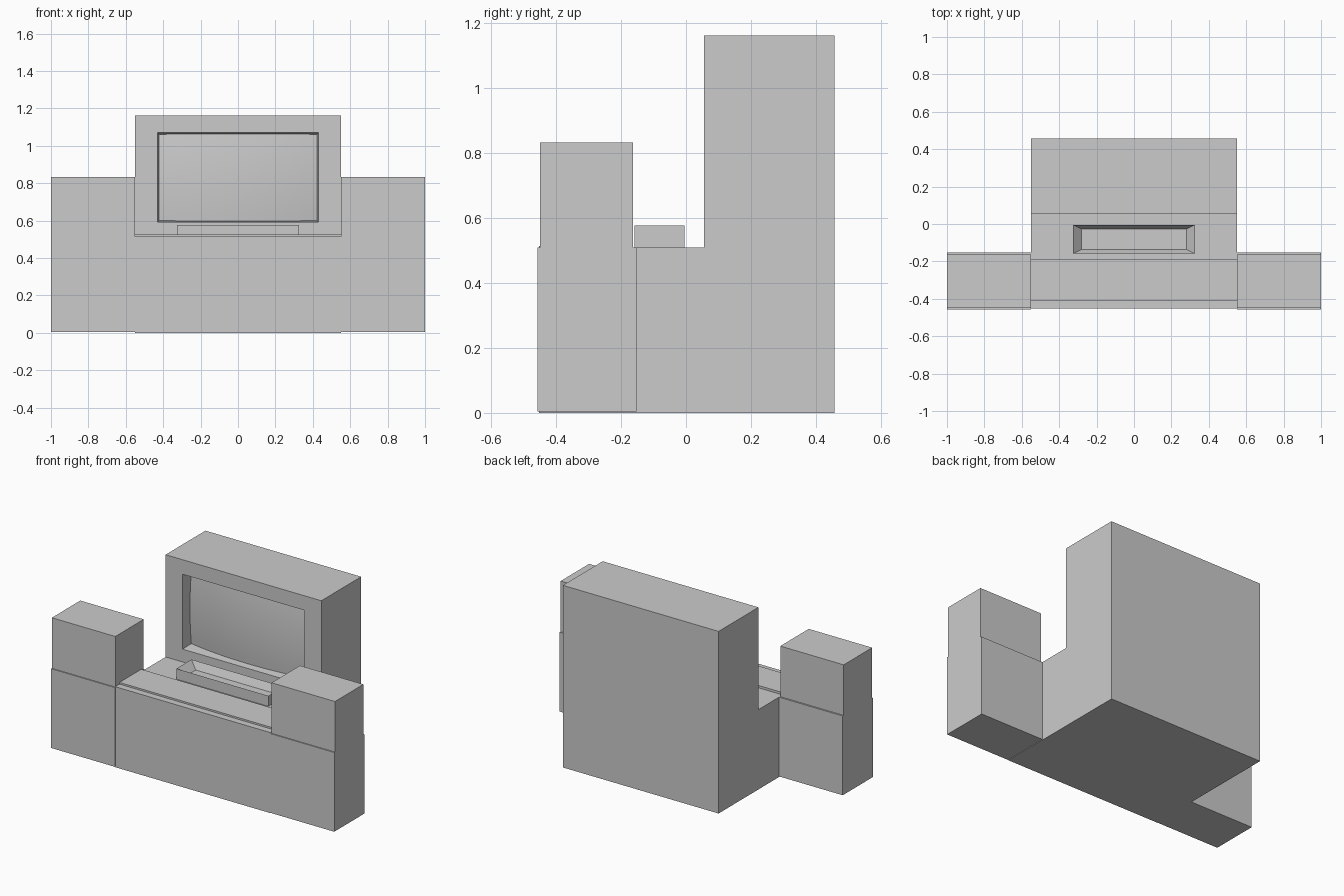
import bpy, bmesh
from mathutils import Vector

if "Cube" in bpy.data.objects:
    bpy.data.objects.remove(bpy.data.objects["Cube"])


def finish(bm, name):
    bmesh.ops.recalc_face_normals(bm, faces=bm.faces[:])
    me = bpy.data.meshes.new(name)
    bm.to_mesh(me)
    bm.free()
    ob = bpy.data.objects.new(name, me)
    bpy.context.collection.objects.link(ob)
    return ob


def box_bm(lo, hi):
    bm = bmesh.new()
    bmesh.ops.create_cube(bm, size=1)
    for v in bm.verts:
        v.co = Vector([(a + b) / 2 + c * (b - a) for a, b, c in zip(lo, hi, v.co)])
    return bm


def recess(bm, face, lo, hi):
    """Inset a face, then stretch the inner face to fill the lo-hi bounds."""
    bmesh.ops.inset_region(bm, faces=[face], thickness=0.01)
    mid = face.calc_center_median()
    for v in face.verts:
        v.co = Vector([b if c > m else a for a, b, c, m in zip(lo, hi, v.co, mid)])


# Main cabinet: stepped side profile extruded across the width
W, FRONT = 0.55, 0.055
profile = [(-.453, 0), (-.453, .514), (-.41, .514), (-.41, .525), (-.19, .525),
           (-.19, .51), (FRONT, .51), (FRONT, 1.163), (.457, 1.163), (.457, 0)]
bm = bmesh.new()
side = bm.faces.new([bm.verts.new((-W, y, z)) for y, z in profile])
ext = bmesh.ops.extrude_face_region(bm, geom=[side])
bmesh.ops.translate(bm, vec=(2 * W, 0, 0),
                    verts=[g for g in ext["geom"] if isinstance(g, bmesh.types.BMVert)])
bmesh.ops.recalc_face_normals(bm, faces=bm.faces[:])

# Screen opening with slightly tapered walls
panel = next(f for f in bm.faces if all(abs(v.co.y - FRONT) < 1e-5 for v in f.verts))
recess(bm, panel, (-.43, FRONT, .592), (.43, FRONT, 1.07))
recess(bm, panel, (-.42, FRONT + .085, .602), (.42, FRONT + .085, 1.06))
finish(bm, "cabinet")

# Bulging screen, deepest at its corners
bm = bmesh.new()
bmesh.ops.create_grid(bm, x_segments=16, y_segments=10, size=1)
for v in bm.verts:
    u, w = v.co.x, v.co.y
    v.co = (u * .423, FRONT + .028 + .036 * u * u + .012 * w * w, .831 + w * .232)
screen = finish(bm, "screen")
if screen.data.polygons[0].normal.y > 0:
    screen.data.flip_normals()
screen.data.shade_smooth()

# Tray with a knife-thin rim and sloping inner walls
bm = box_bm((-.325, -.158, .505), (.325, -.005, .577))
top = max(bm.faces, key=lambda f: f.calc_center_median().z)
recess(bm, top, (-.28, -.136, .53), (.28, -.027, .53))
finish(bm, "tray")

# Side towers: a base with a slightly smaller upper block on each side
for s, side_name in ((-1, "left"), (1, "right")):
    for part, x0, y0, y1, z0, z1 in (("base", .55, -.457, -.153, .004, .51),
                                     ("upper", .552, -.45, -.163, .508, .833)):
        xs = sorted((s * x0, s * 1.0))
        finish(box_bm((xs[0], y0, z0), (xs[1], y1, z1)), f"{side_name}_tower_{part}")
